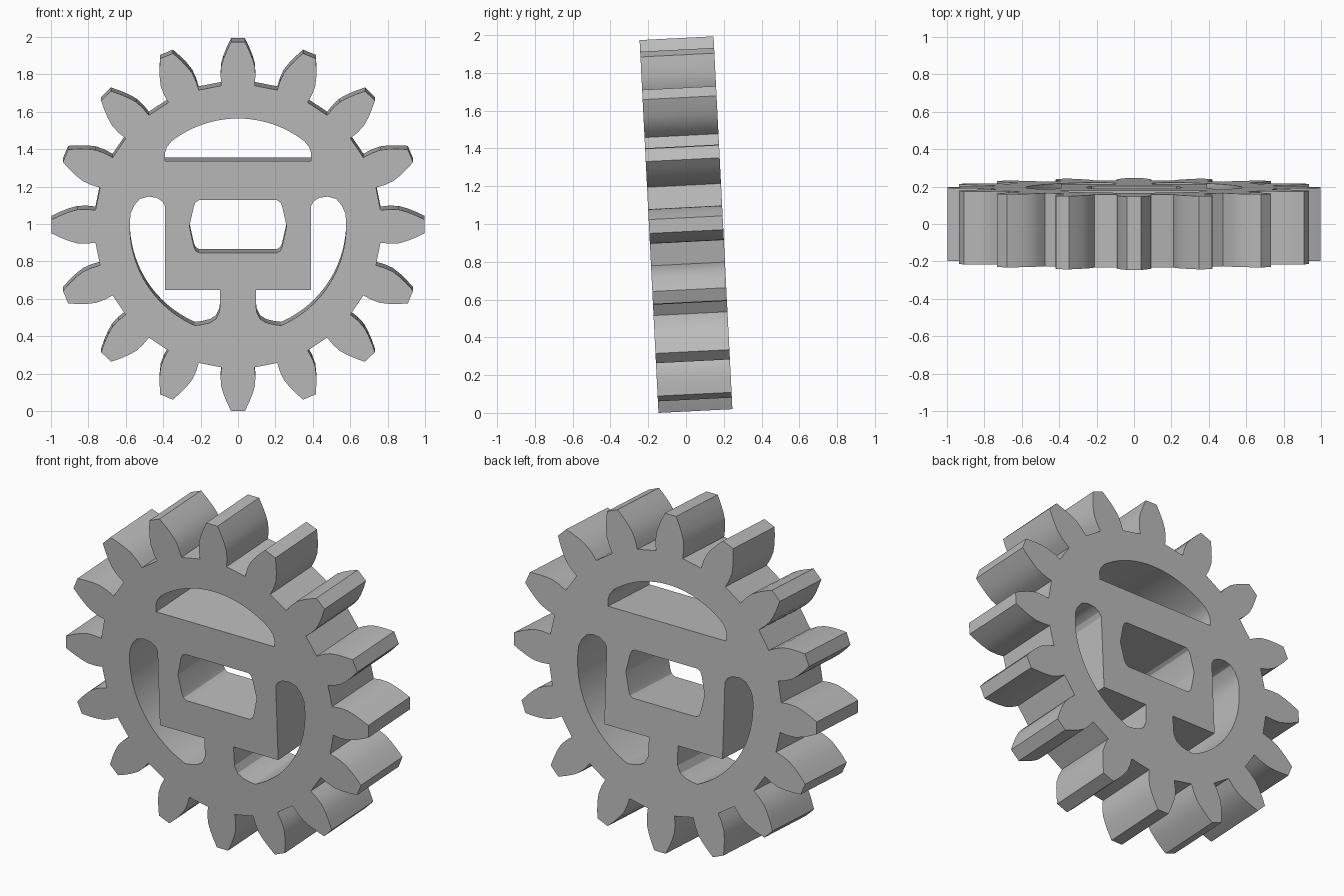
import bpy, bmesh
from math import sin, cos, atan2, radians, pi
from mathutils import Matrix

if "Cube" in bpy.data.objects:
    bpy.data.objects.remove(bpy.data.objects["Cube"], do_unlink=True)

TEETH = 16
THICK = 0.392
TILT = radians(2.9)
SQUASH = 0.99      # slight vertical flattening of the toothed rim
POCKET_R = 0.578   # outer radius of the lightening pockets


def arc(start, end, steps):
    """Points on the pocket circle between two corner points, ends included."""
    a, b = atan2(start[1], start[0]), atan2(end[1], end[0])
    return [(POCKET_R * cos(a + (b - a) * i / steps),
             POCKET_R * sin(a + (b - a) * i / steps)) for i in range(steps + 1)]


def mirror(points):
    return [(-x, z) for x, z in points]


# Toothed rim: one tooth flank as (radius, half width), mirrored and repeated
flank = [(0.762, 0.088), (0.81, 0.093), (0.86, 0.091), (0.905, 0.078),
         (0.95, 0.06), (0.998, 0.037)]
tooth = [(r, -w) for r, w in flank] + [(r, w) for r, w in reversed(flank)]
rim = []
for i in range(TEETH):
    a = 2 * pi * i / TEETH
    rim += [(r * cos(a) - w * sin(a), (r * sin(a) + w * cos(a)) * SQUASH)
            for r, w in tooth]

# Upper pocket: flat floor, short rounded corners, circular roof
corner = [(0.39, 0.35), (0.39, 0.395), (0.38, 0.425)]
shoulder = (0.355, 0.455)
upper_pocket = corner + arc(shoulder, (-0.355, 0.455), 28) + mirror(corner[::-1])

# Side pocket: straight hub walls, rounded ends, circular outer wall
side_pocket = [(0.095, -0.34), (0.39, -0.34), (0.39, 0.11), (0.405, 0.135),
               (0.435, 0.154), (0.48, 0.16), (0.525, 0.147), (0.555, 0.112)]
side_pocket += arc((0.57, 0.07), (0.23, -0.53), 26)
side_pocket += [(0.19, -0.525), (0.15, -0.515), (0.118, -0.495), (0.098, -0.455)]

# Shaft opening: rounded rectangle with pointed sides
quarter = [(0.26, 0), (0.236, 0.108), (0.226, 0.13), (0.208, 0.141)]
half = quarter + mirror(quarter[::-1])
shaft_hole = half + [(x, -z) for x, z in half[-2:0:-1]]

# Fill the outline around its openings and extrude to full thickness
bm = bmesh.new()
for loop in (rim, upper_pocket, side_pocket, mirror(side_pocket), shaft_hole):
    verts = [bm.verts.new((x, -THICK / 2, z)) for x, z in loop]
    for i, v in enumerate(verts):
        bm.edges.new((verts[i - 1], v))
bmesh.ops.triangle_fill(bm, use_beauty=True, edges=bm.edges[:], normal=(0, -1, 0))
result = bmesh.ops.extrude_face_region(bm, geom=bm.faces[:], use_keep_orig=True)
back = [g for g in result["geom"] if isinstance(g, bmesh.types.BMVert)]
bmesh.ops.translate(bm, verts=back, vec=(0, THICK, 0))
bmesh.ops.recalc_face_normals(bm, faces=bm.faces[:])

# Lean the wheel slightly towards the front and stand it on the floor
bmesh.ops.transform(bm, matrix=Matrix.Rotation(TILT, 4, "X"), verts=bm.verts[:])
floor = min(v.co.z for v in bm.verts)
bmesh.ops.translate(bm, verts=bm.verts[:], vec=(0, 0, -floor))

mesh = bpy.data.meshes.new("gear_wheel")
bm.to_mesh(mesh)
bm.free()
gear = bpy.data.objects.new("gear_wheel", mesh)
bpy.context.collection.objects.link(gear)

# Plain grey material
grey = bpy.data.materials.new("grey")
grey.use_nodes = True
grey.diffuse_color = (0.5, 0.5, 0.5, 1)
grey.node_tree.nodes["Principled BSDF"].inputs["Base Color"].default_value = (0.5, 0.5, 0.5, 1)
mesh.materials.append(grey)

bpy.ops.object.select_all(action="DESELECT")
gear.select_set(True)
bpy.context.view_layer.objects.active = gear
bpy.ops.object.shade_smooth_by_angle(angle=radians(25))
